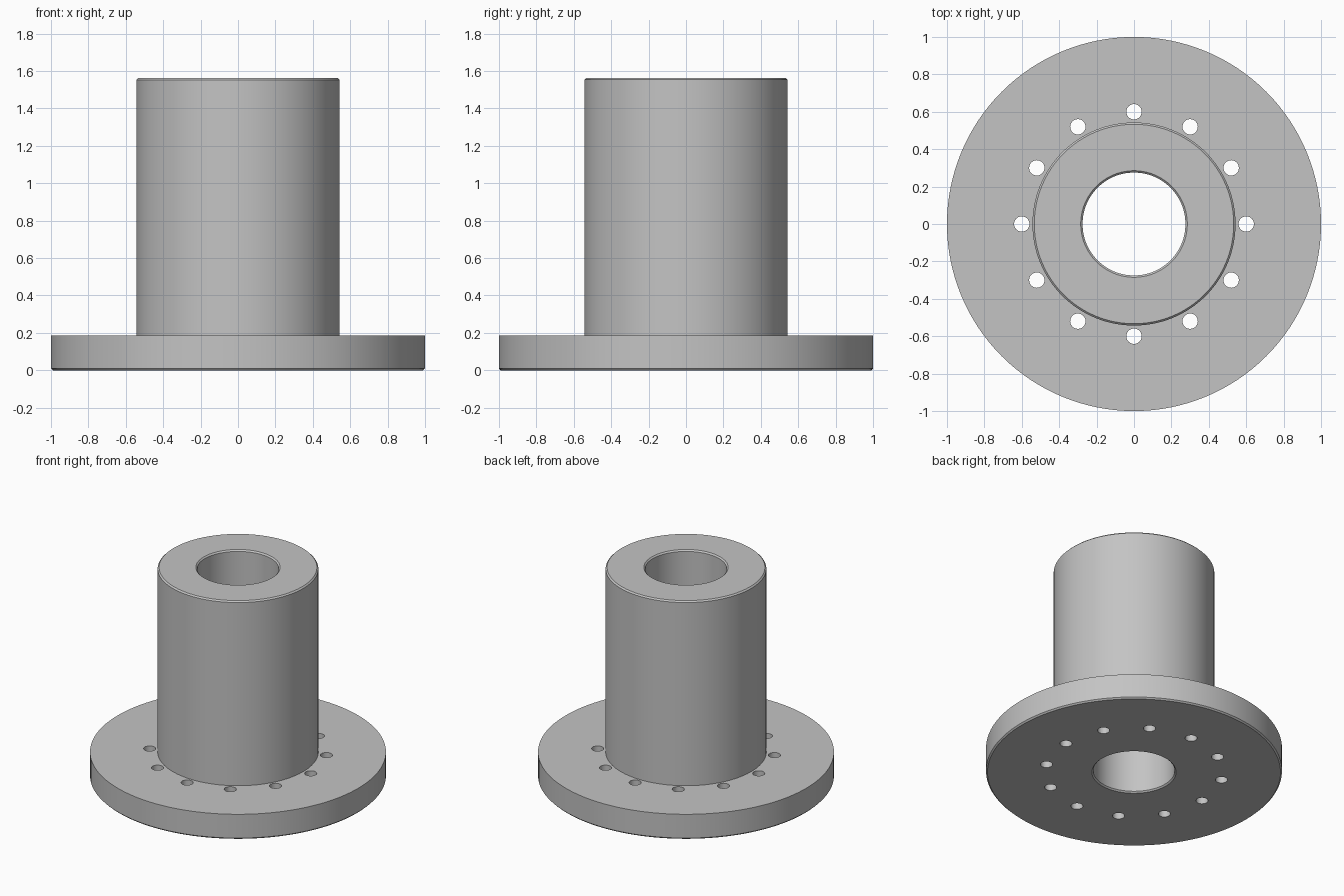
import bpy
import bmesh
from math import cos, sin, tau
from mathutils import Matrix, Vector

SIDES = 128
HOLES = 12
CHAMFER = 0.01

old = bpy.data.objects.get("Cube")
if old:
    bpy.data.objects.remove(old, do_unlink=True)

# Single grey material
grey = bpy.data.materials.new("plain grey")
grey.use_nodes = True
colour = (0.55, 0.55, 0.55, 1)
grey.diffuse_color = colour
grey.node_tree.nodes["Principled BSDF"].inputs["Base Color"].default_value = colour


def make_object(name, bm):
    bmesh.ops.recalc_face_normals(bm, faces=bm.faces)
    mesh = bpy.data.meshes.new(name)
    bm.to_mesh(mesh)
    bm.free()
    mesh.materials.append(grey)
    obj = bpy.data.objects.new(name, mesh)
    bpy.context.collection.objects.link(obj)
    return obj


def lathe(name, profile):
    """Spin a closed (radius, height) outline around z."""
    bm = bmesh.new()
    rings = [[bm.verts.new((r * cos(tau * i / SIDES), r * sin(tau * i / SIDES), z))
              for i in range(SIDES)] for r, z in profile]
    for k, ring in enumerate(rings):
        upper = rings[(k + 1) % len(rings)]
        for i in range(SIDES):
            j = (i + 1) % SIDES
            bm.faces.new((ring[i], ring[j], upper[j], upper[i]))
    return make_object(name, bm)


# Flange and sleeve in one piece, with chamfered rims and a through bore
flange_r, sleeve_r, bore_r = 1.0, 0.543, 0.275
flange_top, top = 0.187, 1.563
c = CHAMFER
body = lathe("flanged_sleeve", [
    (bore_r + c, 0), (flange_r - c, 0), (flange_r, c), (flange_r, flange_top),
    (sleeve_r, flange_top), (sleeve_r, top - c), (sleeve_r - c, top),
    (bore_r + c, top), (bore_r, top - c), (bore_r, c)])

# Ring of bolt holes through the flange
bm = bmesh.new()
for i in range(HOLES):
    a = tau * i / HOLES
    place = Vector((0.6 * cos(a), 0.6 * sin(a), flange_top / 2))
    bmesh.ops.create_cone(bm, cap_ends=True, segments=32, radius1=0.041,
                          radius2=0.041, depth=0.4, matrix=Matrix.Translation(place))
cutter = make_object("bolt_hole_cutter", bm)
cutter.hide_render = True

cut = body.modifiers.new("bolt_holes", "BOOLEAN")
cut.operation = "DIFFERENCE"
cut.solver = "EXACT"
cut.object = cutter

bpy.ops.object.select_all(action="DESELECT")
body.select_set(True)
bpy.context.view_layer.objects.active = body
bpy.ops.object.modifier_apply(modifier=cut.name)
bpy.data.objects.remove(cutter, do_unlink=True)
bpy.ops.object.shade_smooth_by_angle(angle=0.5)
